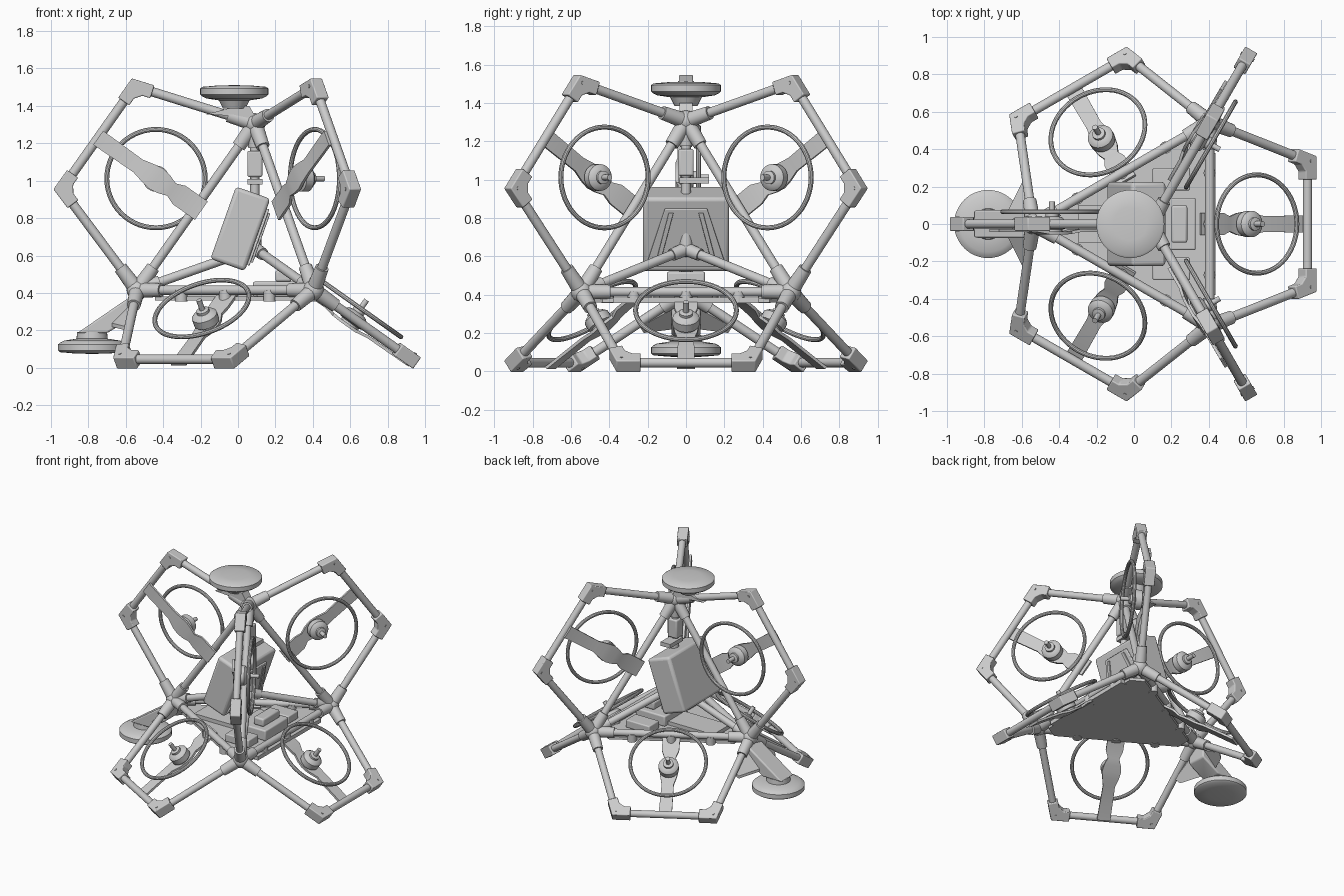
import bpy, bmesh, math
from mathutils import Vector as V, Matrix

if "Cube" in bpy.data.objects:
    bpy.data.objects.remove(bpy.data.objects["Cube"])

EDGE, CX, BASE_Z, TUBE = 1.09, 0.09, 0.415, 0.025
R = EDGE / math.sqrt(3)
TOP = V((CX, 0, BASE_Z + EDGE * math.sqrt(2 / 3)))
A = V((CX - R, 0, BASE_Z))
B = V((CX + R / 2, EDGE / 2, BASE_Z))
C = V((CX + R / 2, -EDGE / 2, BASE_Z))
MID = (TOP + A + B + C) / 4


def finish(name, bm, bevel=0):
    bmesh.ops.recalc_face_normals(bm, faces=bm.faces)
    me = bpy.data.meshes.new(name)
    bm.to_mesh(me)
    bm.free()
    ob = bpy.data.objects.new(name, me)
    bpy.context.collection.objects.link(ob)
    if bevel:
        m = ob.modifiers.new("bevel", 'BEVEL')
        m.width, m.segments, m.limit_method = bevel, 3, 'ANGLE'
    return ob


def rod(name, p, q, r1=TUBE, r2=None, seg=20):
    bm = bmesh.new()
    d = q - p
    mat = Matrix.Translation((p + q) / 2) @ d.to_track_quat('Z', 'Y').to_matrix().to_4x4()
    bmesh.ops.create_cone(bm, cap_ends=True, segments=seg, radius1=r1,
                          radius2=r1 if r2 is None else r2, depth=d.length, matrix=mat)
    return finish(name, bm)


def prism(name, pts, offset, bevel=0):
    bm = bmesh.new()
    f = bm.faces.new([bm.verts.new(p) for p in pts])
    g = bmesh.ops.extrude_face_region(bm, geom=[f])["geom"]
    bmesh.ops.translate(bm, vec=offset, verts=[v for v in g if isinstance(v, bmesh.types.BMVert)])
    return finish(name, bm, bevel)


def box(name, lo, hi, bevel=0):
    pts = [V((lo[0], lo[1], lo[2])), V((hi[0], lo[1], lo[2])),
           V((hi[0], hi[1], lo[2])), V((lo[0], hi[1], lo[2]))]
    return prism(name, pts, V((0, 0, hi[2] - lo[2])), bevel)


def lathe(name, center, axis, prof, seg=40):
    bm = bmesh.new()
    q = axis.to_track_quat('Z', 'Y')
    vs = [bm.verts.new(center + q @ V((r, 0, z))) for r, z in prof]
    es = [bm.edges.new(e) for e in zip(vs, vs[1:])]
    bmesh.ops.spin(bm, geom=vs + es, cent=center, axis=axis, angle=math.tau, steps=seg, use_duplicate=False)
    bmesh.ops.remove_doubles(bm, verts=bm.verts, dist=1e-5)
    return finish(name, bm)


def elbow(name, p, d1, d2, n):
    # Mitred corner block around two tubes
    w, L = 0.036, 0.1
    b = (d1 + d2).normalized()
    side = lambda d: (d * d.dot(b) - b).normalized()
    n1, n2 = side(d1), side(d2)
    k = w / math.sin(math.radians(54))
    pts = [p + d1 * L + n1 * w, p - b * k, p + d2 * L + n2 * w, p + d2 * L - n2 * w,
           p + d2 * 0.055 - n2 * w, p + d1 * 0.055 - n1 * w, p + d1 * L - n1 * w]
    prism(name, [q - n * 0.037 for q in pts], n * 0.074, 0.006)
    # Bolt head
    rod(name + "_bolt", p - n * 0.041, p + n * 0.041, 0.009, seg=10)


def wing(name, p, q, hint):
    # Pentagon frame on one tetrahedron edge, with rotor
    m = (p + q) / 2
    u, out = (q - p).normalized(), (m - MID).normalized()
    n = u.cross(out)
    if n.dot(hint) < 0:
        n = -n
    s = EDGE / 1.618
    far = m + out * s * math.sin(math.radians(72))
    c1, c2 = far - u * s / 2, far + u * s / 2
    loop = [p, c1, c2, q]
    rod(name + "_edge_tube", p, q)
    for a, b in zip(loop, loop[1:]):
        rod(name + "_frame_tube", a, b)
    elbow(name + "_corner", c1, (p - c1).normalized(), u, n)
    elbow(name + "_corner", c2, (q - c2).normalized(), -u, n)
    for a, d in ((p, q - p), (p, c1 - p), (q, p - q), (q, c2 - q)):
        d.normalize()
        rod(name + "_hub_sleeve", a, a + d * 0.15, 0.042, 0.036)
    # Motor arm: swept plate with a cranked profile
    bm = bmesh.new()
    prev, t = None, 0.016
    first = None
    for o, h, w in ((-0.035, -0.034, .06), (.11, -.034, .06), (.16, -.045, .04), (.21, -.048, .058),
                    (.26, -.048, .066), (.31, -.048, .058), (.38, -.036, .042), (.64, -.034, .046)):
        ring = [bm.verts.new(m + out * o + u * a * w + n * (h + b * t / 2))
                for a, b in ((-1, -1), (1, -1), (1, 1), (-1, 1))]
        if prev:
            for i in range(4):
                bm.faces.new((prev[i], prev[i - 1], ring[i - 1], ring[i]))
        else:
            bm.faces.new(ring)
        prev = ring
    bm.faces.new(prev)
    finish(name + "_motor_arm", bm)
    # Motor, shaft and rotor ring
    c = m + out * 0.262
    lathe(name + "_motor", c, n, [(0, -.045), (.055, -.045), (.055, -.03), (.07, -.025), (.07, .02),
                                  (.055, .035), (.035, .04), (.035, .055), (.015, .06),
                                  (.015, .12), (0, .12)], 28)
    lathe(name + "_rotor_ring", c + n * 0.065, n,
          [(.263 + .013 * math.cos(i * math.tau / 10), .013 * math.sin(i * math.tau / 10))
           for i in range(11)], 56)


# Six wings
wing("left_wing", A, TOP, V((0, 1, 0)))
for nm, p in (("back", B), ("front", C)):
    wing(nm + "_right_wing", p, TOP, V((1, 0, 0)))
    wing(nm + "_base_wing", A, p, V((0, 0, 1)))
wing("right_base_wing", B, C, V((0, 0, 1)))

# Hubs and inner struts meeting at the middle
for p in (A, B, C, TOP, MID):
    bm = bmesh.new()
    bmesh.ops.create_uvsphere(bm, u_segments=20, v_segments=12, radius=0.036 if p is MID else 0.056,
                              matrix=Matrix.Translation(p))
    finish("hub", bm)
    if p is not MID:
        d = (p - MID).normalized()
        rod("inner_strut", MID, p)
        rod("inner_sleeve", MID, MID + d * 0.09, 0.036, 0.033)
        rod("hub_inner_sleeve", p, p - d * 0.13, 0.042, 0.035)

# Triangular deck with clipped tips
deck = []
for p, a, b in ((A, C, B), (B, A, C), (C, B, A)):
    deck += [p.lerp(a, 0.1), p.lerp(b, 0.1)]
prism("deck", [V((v.x, v.y, 0.36)) for v in deck], V((0, 0, 0.022)))
box("deck_rail", (0.385, -0.38, 0.355), (0.435, 0.38, 0.385))
for p, q in ((A, B), (B, C), (C, A)):
    for f in (0.25, 0.5, 0.75):
        c = p.lerp(q, f)
        rod("deck_clamp", c - V((0, 0, .06)), c, 0.033, seg=12)

# Electronics on the deck
box("control_box", (0.08, -0.14, 0.38), (0.33, 0.14, 0.46), 0.01)
box("control_box_lid", (0.2, -0.1, 0.46), (0.285, 0.1, 0.52), 0.012)
box("left_tray", (-0.3, -0.1, 0.38), (0.08, 0.1, 0.41))
for y in (-1, 1):
    box("side_module", (0.1, y * 0.24 - 0.06, 0.38), (0.3, y * 0.24 + 0.06, 0.44), 0.008)

# Tilted battery case with a tapered panel
tilt = Matrix.Translation((0.015, 0, 0.742)) @ Matrix.Rotation(math.radians(19.5), 4, 'Y')
case = [box("battery_case", (-0.1, -0.225, -0.205), (0.095, 0.225, 0.205), 0.02),
        prism("battery_panel", [V((.095, -.21, -.17)), V((.095, .21, -.17)),
                                V((.095, .11, .15)), V((.095, -.11, .15))], V((.014, 0, 0)), .005)]
for y in (-1, 1):
    case.append(prism("battery_rib", [V((.109, y * .16, -.15)), V((.109, y * .135, -.15)),
                                      V((.109, y * .065, .13)), V((.109, y * .09, .13))],
                      V((.012, 0, 0)), .004))
for ob in case:
    ob.matrix_world = tilt
box("post_bracket", (0.05, -0.035, 0.98), (0.13, 0.12, 1.01))
box("post_clamp", (0.05, -0.04, 1.02), (0.13, 0.04, 1.16), 0.01)

# Two antenna discs with necks and brackets
disc = [(0, -.045), (.085, -.045), (.15, -.035), (.17, -.025), (.182, -.015), (.182, .018),
        (.17, .027), (.09, .034), (0, .036)]
up = V((0, 0, 1))
lathe("top_antenna", V((-0.02, 0, 1.475)), up, disc, 48)
rod("top_antenna_neck", V((-0.02, 0, 1.385)), V((-0.02, 0, 1.435)), 0.06, 0.085, 28)
prism("top_antenna_bracket", [V((-.17, -.035, 1.355)), V((.0, -.035, 1.4)), V((.06, -.035, 1.4)),
                              V((.1, -.035, 1.33)), V((.0, -.035, 1.345))], V((0, .07, 0)))
lathe("lower_antenna", V((-0.78, 0, 0.11)), -up, disc, 48)
rod("lower_antenna_neck", V((-0.78, 0, 0.14)), V((-0.78, 0, 0.19)), 0.085, 0.08, 28)
prism("lower_antenna_bracket", [V((-.86, -.075, .185)), V((-.7, -.075, .185)), V((-.56, -.075, .27)),
                                V((-.56, -.075, .39)), V((-.62, -.075, .35))], V((0, .15, 0)), .01)
for y in (-1, 1):
    prism("lower_antenna_gusset", [V((-.68, y * .06, .22)), V((-.57, y * .06, .33)),
                                   V((-.57, y * .24, .23)), V((-.6, y * .22, .2))], V((0, 0, .02)))

# Smooth round parts, keep hard edges
bpy.ops.object.select_all(action='SELECT')
bpy.context.view_layer.objects.active = bpy.context.selected_objects[0]
bpy.ops.object.shade_smooth_by_angle(angle=math.radians(35))
